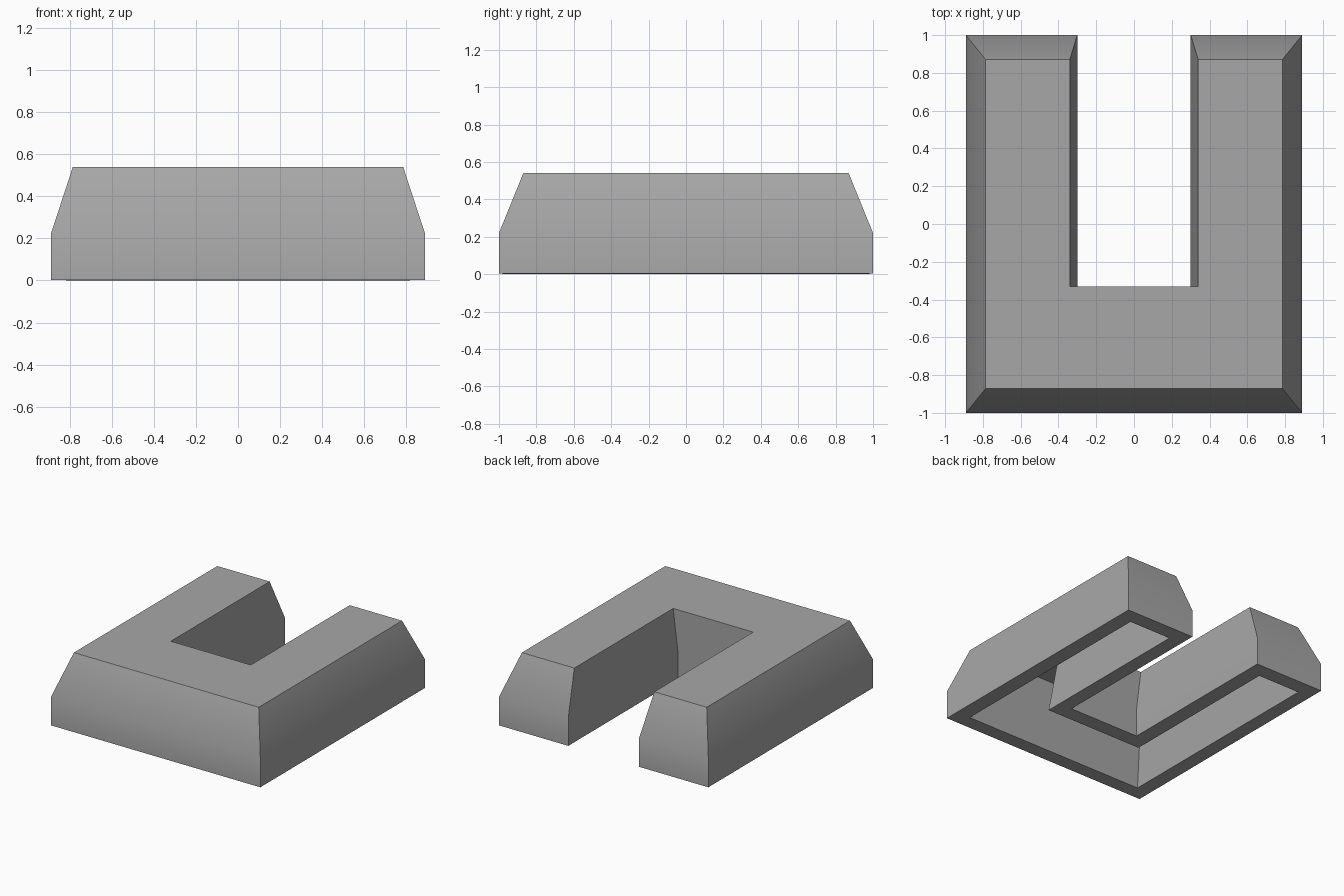
import bpy
import bmesh

cube = bpy.data.objects.get("Cube")
if cube:
    bpy.data.objects.remove(cube, do_unlink=True)

grey = bpy.data.materials.new("plain grey")
grey.diffuse_color = (0.39, 0.39, 0.39, 1)
grey.use_nodes = True
grey.node_tree.nodes["Principled BSDF"].inputs["Base Color"].default_value = (0.39, 0.39, 0.39, 1)

bm = bmesh.new()


def u_ring(outer, tip_x, slot, z, slot_z):
    """One U-shaped ring of vertices, symmetric in x, open to the back."""
    half = [(outer[0], -outer[1], z), (outer[0], outer[1], z),
            (tip_x, outer[1], z), (slot[0], slot[1], slot_z)]
    points = half + [(-x, y, h) for x, y, h in reversed(half)]
    return [bm.verts.new(p) for p in points]


# Rings from the inside ceiling, down to the rim, up the outside to the top
rings = [
    u_ring((0.715, 0.78), 0.415, (0.383, -0.36), 0.487, 0.47),
    u_ring((0.775, 0.885), 0.415, (0.415, -0.445), 0.0, 0.0),
    u_ring((0.89, 1.0), 0.30, (0.30, -0.33), 0.003, 0.003),
    u_ring((0.89, 1.0), 0.30, (0.30, -0.33), 0.22, 0.22),
    u_ring((0.785, 0.87), 0.34, (0.34, -0.33), 0.54, 0.54),
]

# Walls between neighbouring rings
for low, high in zip(rings, rings[1:]):
    for i in range(len(low)):
        j = (i + 1) % len(low)
        bm.faces.new((low[i], low[j], high[j], high[i]))

# Ceiling as two arms and a crossbar, top as one flat face
ceiling = rings[0]
for part in (ceiling[:4], ceiling[4:], (ceiling[0], ceiling[3], ceiling[4], ceiling[7])):
    bm.faces.new(part)
bm.faces.new(rings[-1])

bmesh.ops.recalc_face_normals(bm, faces=bm.faces)
mesh = bpy.data.meshes.new("u_shaped_shell")
bm.to_mesh(mesh)
bm.free()
mesh.materials.append(grey)

shell = bpy.data.objects.new("u_shaped_shell", mesh)
bpy.context.collection.objects.link(shell)

# Soften the shallow bend of the outer walls, keep the corners sharp
bpy.ops.object.select_all(action="DESELECT")
shell.select_set(True)
bpy.context.view_layer.objects.active = shell
bpy.ops.object.shade_smooth_by_angle(angle=0.52)
